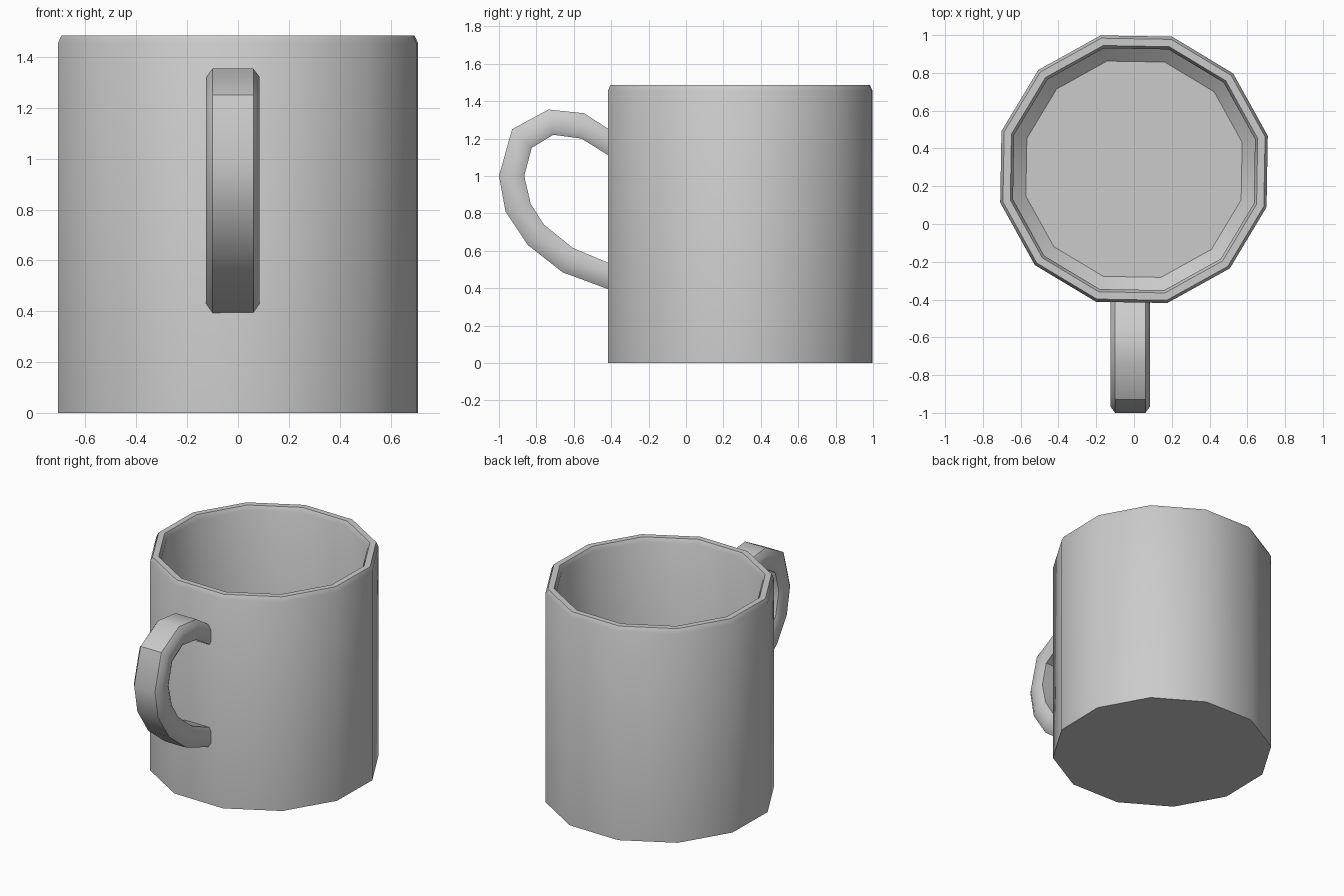
import bpy, bmesh
from math import cos, sin, radians

if "Cube" in bpy.data.objects:
    bpy.data.objects.remove(bpy.data.objects["Cube"])


def loft(name, rings, cap_start=True, cap_end=True):
    """Skin a list of equal-length closed rings into one object."""
    bm = bmesh.new()
    loops = [[bm.verts.new(p) for p in ring] for ring in rings]
    n = len(loops[0])
    for a, b in zip(loops, loops[1:]):
        for i in range(n):
            j = (i + 1) % n
            bm.faces.new((a[i], a[j], b[j], b[i]))
    if cap_start:
        bm.faces.new(loops[0][::-1])
    if cap_end:
        bm.faces.new(loops[-1])
    bmesh.ops.recalc_face_normals(bm, faces=bm.faces)
    mesh = bpy.data.meshes.new(name)
    bm.to_mesh(mesh)
    bm.free()
    obj = bpy.data.objects.new(name, mesh)
    bpy.context.collection.objects.link(obj)
    bpy.ops.object.select_all(action='DESELECT')
    obj.select_set(True)
    bpy.context.view_layer.objects.active = obj
    bpy.ops.object.shade_smooth_by_angle(angle=radians(40))
    return obj


# Mug body: twelve-sided profile, outside up, over the rim, down to the floor
SIDES, TURN, CENTRE_Y = 12, 14, 0.29
profile = [(0.73, 0.0), (0.73, 1.455), (0.715, 1.485), (0.675, 1.485),
           (0.66, 1.455), (0.66, 0.14), (0.59, 0.08)]


def polygon(radius, z):
    angles = [radians(TURN + 360 * k / SIDES) for k in range(SIDES)]
    return [(radius * cos(a), CENTRE_Y + radius * sin(a), z) for a in angles]


loft("mug_body", [polygon(r, z) for r, z in profile])

# Handle: outer and inner outlines (y, z) joined by a chamfered section
outer = [(-0.39, 1.235), (-0.545, 1.335), (-0.735, 1.355), (-0.93, 1.25), (-1.0, 1.0),
         (-0.965, 0.81), (-0.845, 0.63), (-0.66, 0.485), (-0.39, 0.385)]
inner = [(-0.39, 1.095), (-0.56, 1.20), (-0.71, 1.22), (-0.825, 1.15), (-0.865, 1.0),
         (-0.83, 0.85), (-0.76, 0.74), (-0.605, 0.615), (-0.39, 0.525)]
# Section points: sideways offset and share of the way from outer to inner
section = [(-0.08, 0), (0.08, 0), (0.105, 0.25), (0.105, 0.8),
           (0.09, 1), (-0.09, 1), (-0.105, 0.8), (-0.105, 0.25)]
rings = [[(x - 0.02, o[0] + t * (i[0] - o[0]), o[1] + t * (i[1] - o[1])) for x, t in section]
         for o, i in zip(outer, inner)]
loft("handle", rings)
